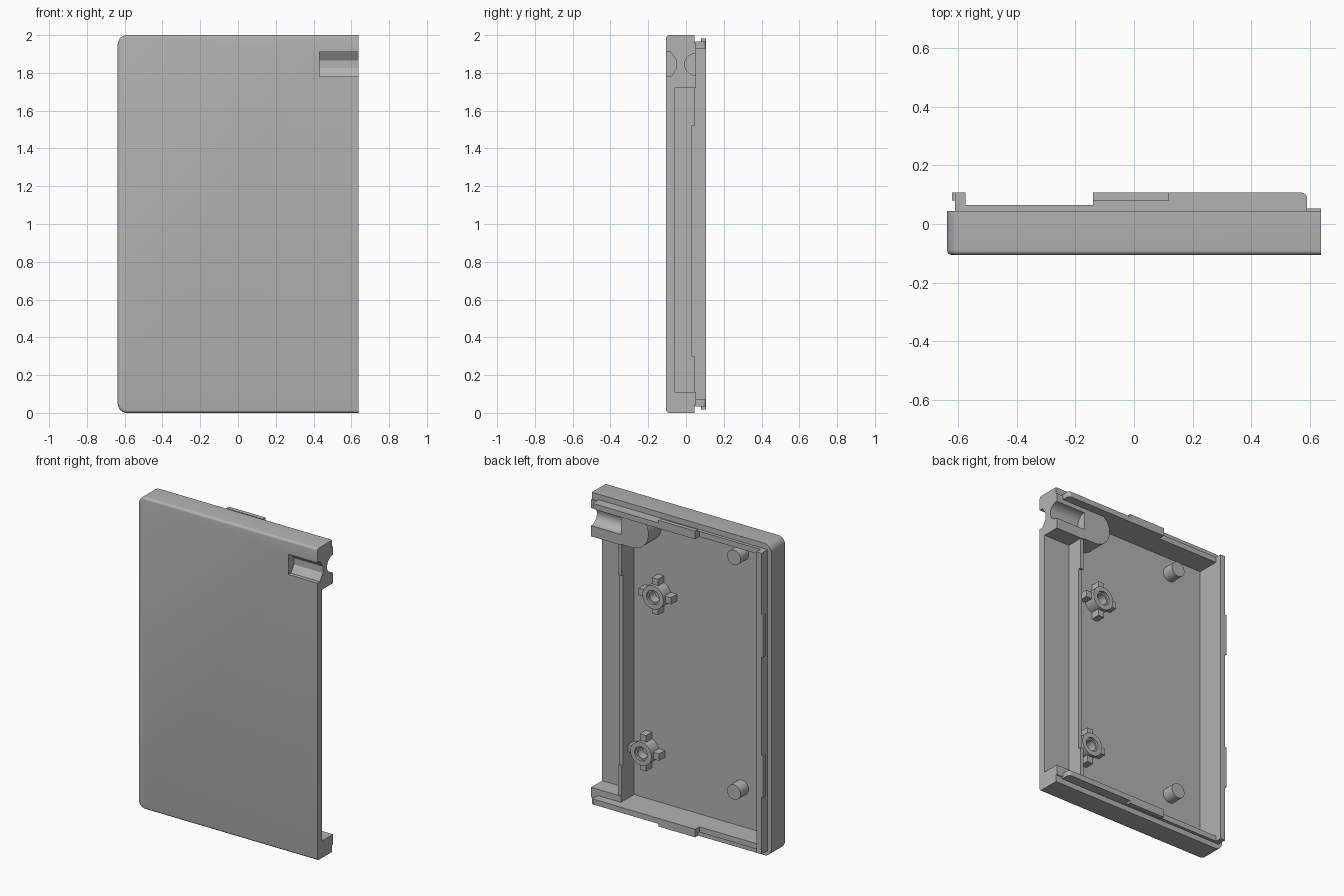
import bpy, bmesh
from math import cos, sin, pi, radians

cube = bpy.data.objects.get("Cube")
if cube:
    bpy.data.objects.remove(cube, do_unlink=True)

grey = bpy.data.materials.new("plain grey plastic")
grey.use_nodes = True
colour = (0.45, 0.45, 0.45, 1)
grey.diffuse_color = colour
grey.node_tree.nodes["Principled BSDF"].inputs["Base Color"].default_value = colour


def prism(name, pts, axis, a, b, bevel_rule=None, width=0.0):
    """Extrude a 2D outline from a to b along an axis, with optional rounded edges."""
    place = {"x": lambda p, t: (t, p[0], p[1]),
             "y": lambda p, t: (p[0], t, p[1]),
             "z": lambda p, t: (p[0], p[1], t)}[axis]
    bm = bmesh.new()
    low = [bm.verts.new(place(p, a)) for p in pts]
    high = [bm.verts.new(place(p, b)) for p in pts]
    bm.faces.new(low)
    bm.faces.new(high[::-1])
    n = len(pts)
    for i in range(n):
        j = (i + 1) % n
        bm.faces.new((low[i], high[i], high[j], low[j]))
    bmesh.ops.recalc_face_normals(bm, faces=bm.faces)
    if bevel_rule:
        edges = [e for e in bm.edges if bevel_rule(e.verts[0].co, e.verts[1].co)]
        bmesh.ops.bevel(bm, geom=edges, offset=width, segments=4, profile=0.5, affect="EDGES")
    mesh = bpy.data.meshes.new(name)
    bm.to_mesh(mesh)
    bm.free()
    obj = bpy.data.objects.new(name, mesh)
    bpy.context.collection.objects.link(obj)
    mesh.materials.append(grey)
    return obj


def box(name, x, y, z, rule=None, width=0.0):
    return prism(name, [(x[0], z[0]), (x[1], z[0]), (x[1], z[1]), (x[0], z[1])],
                 "y", y[0], y[1], rule, width)


def arc(cx, cy, r, start, end, n):
    step = radians(end - start) / n
    return [(cx + r * cos(radians(start) + i * step),
             cy + r * sin(radians(start) + i * step)) for i in range(n + 1)]


def circle(cx, cy, r, n=32):
    return arc(cx, cy, r, 0, 360, n)[:-1]


def combine(target, tool, operation="DIFFERENCE"):
    mod = target.modifiers.new("combine", "BOOLEAN")
    mod.operation, mod.object, mod.solver = operation, tool, "EXACT"
    bpy.context.view_layer.objects.active = target
    bpy.ops.object.modifier_apply(modifier=mod.name)
    bpy.data.objects.remove(tool, do_unlink=True)


def smooth(obj):
    bpy.ops.object.select_all(action="DESELECT")
    obj.select_set(True)
    bpy.context.view_layer.objects.active = obj
    bpy.ops.object.shade_smooth_by_angle(angle=radians(30))


RIGHT, FRONT, RIM, FLOOR = 0.637, -0.105, 0.045, -0.08

# Tray body: rounded on the closed side, square on the open side
outline = ([(RIGHT, 0), (RIGHT, 2)] + arc(-RIGHT + 0.05, 1.95, 0.05, 90, 180, 8)
           + arc(-RIGHT + 0.05, 0.05, 0.05, 180, 270, 8))
shell = prism("tray_shell", outline, "y", FRONT, RIM,
              lambda p, q: max(p.y, q.y) < FRONT + 0.01 and min(p.x, q.x) < RIGHT - 0.01, 0.015)

# Inner pocket, side opening and lowered partition
combine(shell, box("pocket", (-0.575, 0.425), (FLOOR, 0.3), (0.07, 1.93)))
combine(shell, box("side_opening", (0.45, 0.8), (-0.06, 0.3), (0.11, 1.72)))
combine(shell, box("partition_dip", (0.40, 0.47), (0.03, 0.3), (0.30, 1.52)))

# Round-ended block in the upper corner and small block in the lower one
block = prism("corner_block", [(RIGHT, 1.72), (RIGHT, 1.955)]
              + arc(0.345, 1.84, 0.115, 90, 270, 16) + [(0.43, 1.725), (0.43, 1.72)],
              "y", FLOOR - 0.01, 0.052)
combine(shell, block, "UNION")
combine(shell, box("lower_block", (0.425, RIGHT), (-0.07, 0.052), (0.045, 0.11)), "UNION")

# Round channel at the back and angled notch at the front
combine(shell, prism("channel", circle(0.05, 1.845, 0.057), "x", 0.425, 0.8))
notch = [(-0.2, 1.78), (-0.08, 1.78), (-0.05, 1.825), (-0.05, 1.865), (-0.08, 1.91), (-0.2, 1.91)]
combine(shell, prism("notch", notch, "x", 0.432, 0.8))
smooth(shell)

# Raised lip and snap ridges along the closed side
box("side_lip", (-0.61, -0.575), (0.03, 0.107), (0.035, 1.965))
for i, z in enumerate((0.40, 1.30)):
    box(f"side_snap_{i + 1}", (-0.62, -0.60), (0.08, 0.107), (z, z + 0.27))

# Raised lips and snap ridges on both ends
for label, flip in (("top", False), ("bottom", True)):
    def span(a, b):
        return (2 - b, 2 - a) if flip else (a, b)
    box(label + "_tall_lip", (-0.14, 0.59), (0.03, 0.107), span(1.93, 1.965),
        lambda p, q: min(p.x, q.x) > 0.58 and min(p.y, q.y) > 0.1, 0.02)
    box(label + "_low_lip", (-0.58, -0.14), (0.03, 0.065), span(1.93, 1.965))
    box(label + "_snap", (-0.14, 0.12), (0.08, 0.107), span(1.96, 1.982))

# Locating pegs
for i, z in enumerate((0.32, 1.825)):
    smooth(prism(f"peg_{i + 1}", circle(-0.34, z, 0.048), "y", FLOOR - 0.01, 0.0))

# Hollow screw bosses with four fins
for i, (x, z) in enumerate(((0.32, 0.39), (0.235, 1.415))):
    boss = prism(f"screw_boss_{i + 1}", circle(x, z, 0.075), "y", FLOOR - 0.01, 0.0)
    for name, w, h in (("fin_across", 0.115, 0.022), ("fin_up", 0.022, 0.115)):
        combine(boss, box(name, (x - w, x + w), (FLOOR - 0.01, -0.02), (z - h, z + h)), "UNION")
    combine(boss, prism("screw_hole", circle(x, z, 0.035), "y", FLOOR + 0.01, 0.1))
    combine(boss, prism("hole_mouth", circle(x, z, 0.045), "y", -0.015, 0.1))
    smooth(boss)
